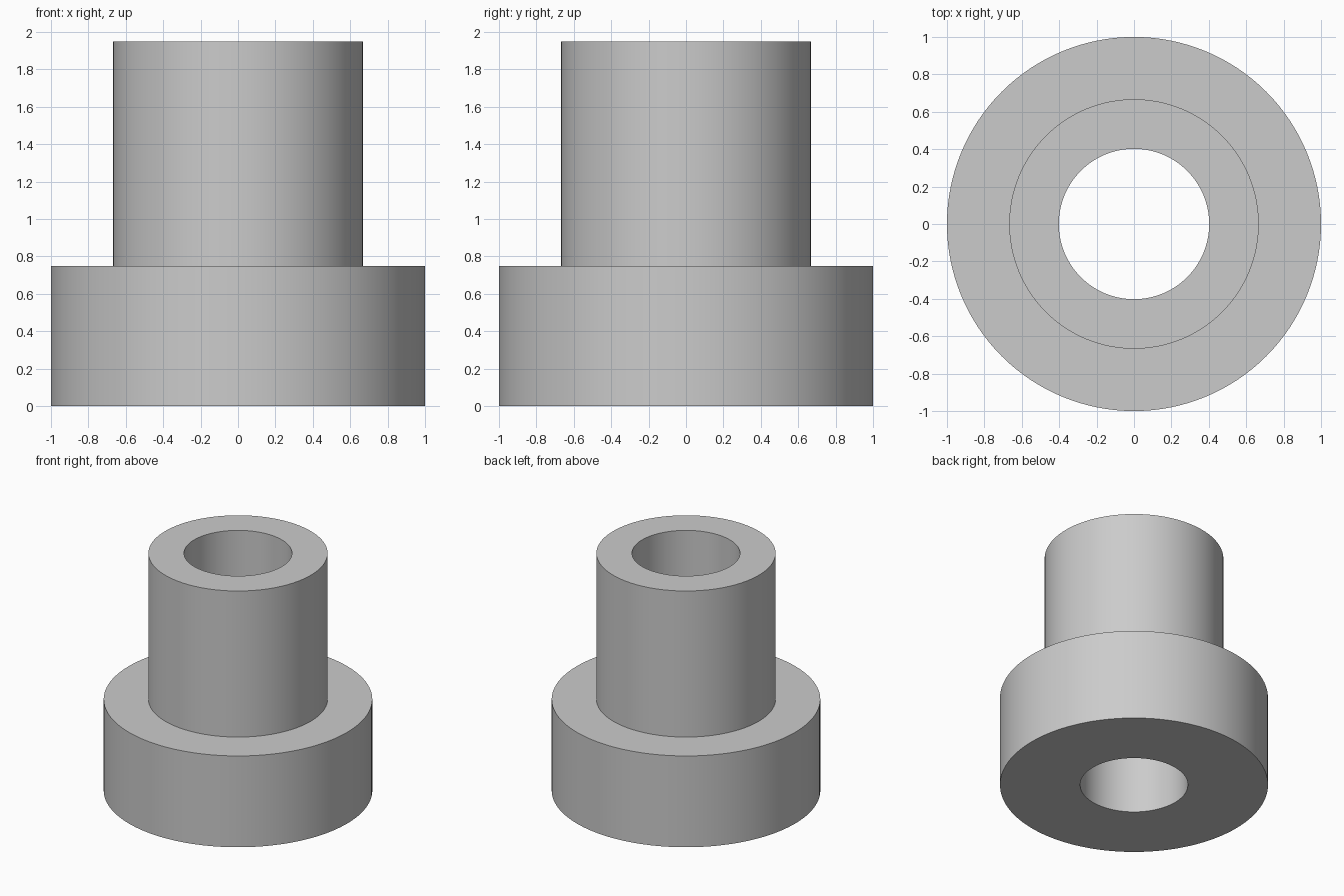
import bpy, bmesh
from math import tau, radians
from mathutils import Matrix, Vector

cube = bpy.data.objects.get("Cube")
if cube:
    bpy.data.objects.remove(cube, do_unlink=True)

SEGMENTS = 128
BORE, SLEEVE, FLANGE = 0.402, 0.667, 1.0    # radii
STEP, TOP = 0.75, 1.95                      # heights

# Plain grey finish
grey = bpy.data.materials.new("light_grey")
colour = (0.6, 0.6, 0.6, 1.0)
grey.use_nodes = True
grey.diffuse_color = colour
grey.node_tree.nodes["Principled BSDF"].inputs["Base Color"].default_value = colour


def lathe(name, profile):
    """Revolve a closed (radius, height) profile around the z axis."""
    bm = bmesh.new()
    verts = [bm.verts.new((r, 0, z)) for r, z in profile]
    edges = [bm.edges.new((a, b)) for a, b in zip(verts, verts[1:] + verts[:1])]
    bmesh.ops.spin(bm, geom=verts + edges, cent=(0, 0, 0), axis=(0, 0, 1),
                   angle=tau, steps=SEGMENTS, use_merge=True)
    bmesh.ops.remove_doubles(bm, verts=bm.verts, dist=0.0001)
    bmesh.ops.recalc_face_normals(bm, faces=bm.faces)
    mesh = bpy.data.meshes.new(name)
    bm.to_mesh(mesh)
    bm.free()
    mesh.materials.append(grey)
    obj = bpy.data.objects.new(name, mesh)
    bpy.context.collection.objects.link(obj)
    return obj


# Flanged sleeve with a straight bore right through
bushing = lathe("flanged_bushing", [
    (BORE, 0), (FLANGE, 0), (FLANGE, STEP),
    (SLEEVE, STEP), (SLEEVE, TOP), (BORE, TOP),
])

# Smooth walls, sharp rims
bpy.ops.object.select_all(action="DESELECT")
bushing.select_set(True)
bpy.context.view_layer.objects.active = bushing
bpy.ops.object.shade_smooth_by_angle(angle=radians(30))
